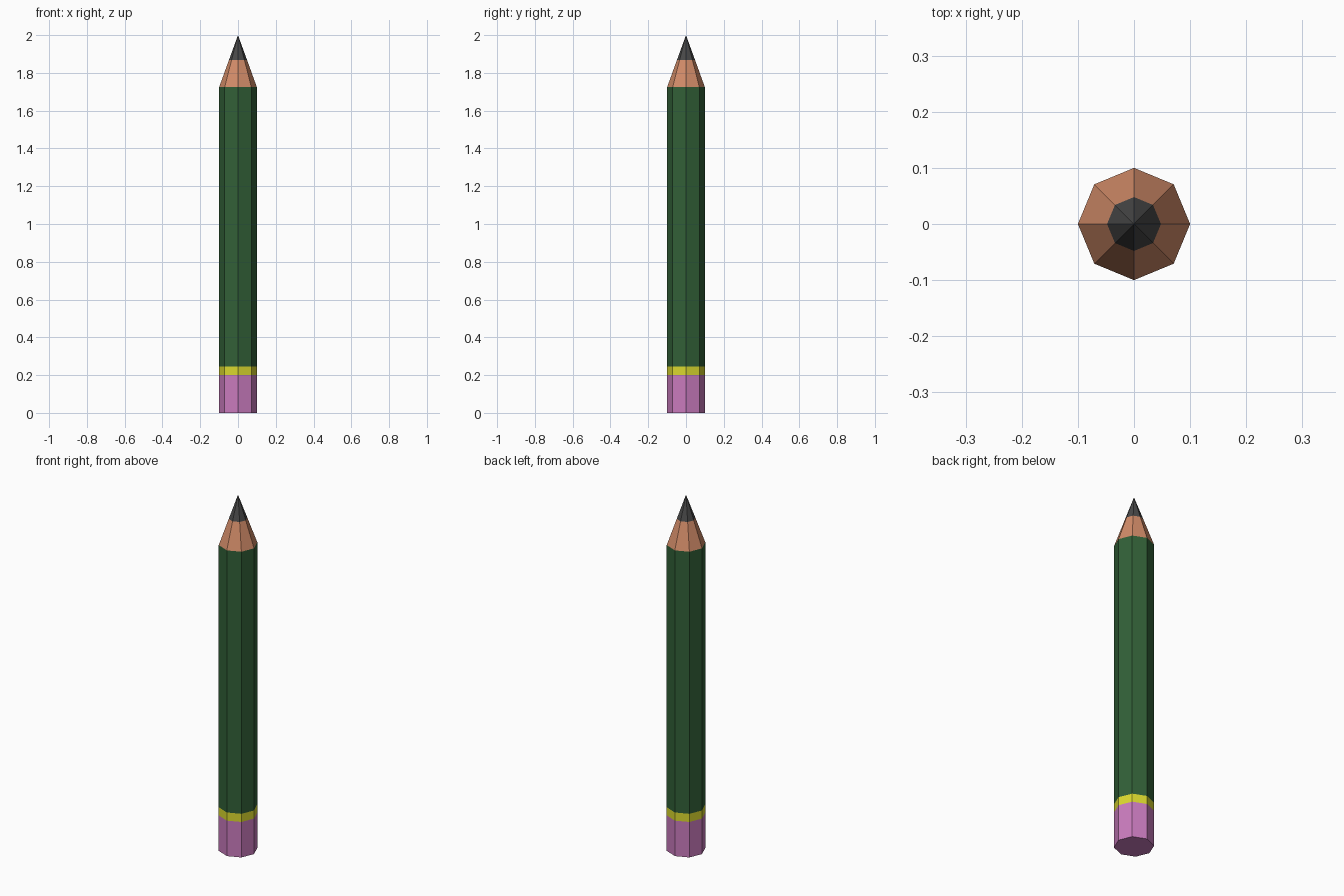
import bpy, bmesh
from math import cos, sin, tau

if "Cube" in bpy.data.objects:
    bpy.data.objects.remove(bpy.data.objects["Cube"])

SIDES = 8


def material(name, rgb):
    # sRGB 0-255 to linear
    mat = bpy.data.materials.new(name)
    mat.diffuse_color = [(c / 255) ** 2.2 for c in rgb] + [1]
    mat.use_nodes = True
    mat.node_tree.nodes["Principled BSDF"].inputs["Base Color"].default_value = mat.diffuse_color
    return mat


def ring(bm, r, z):
    return [bm.verts.new((r * cos(tau * i / SIDES), r * sin(tau * i / SIDES), z))
            for i in range(SIDES)]


def section(name, rgb, r0, z0, r1, z1, cap=False):
    """Flat-sided section between two octagons; r1 = 0 ends in a point."""
    bm = bmesh.new()
    low = ring(bm, r0, z0)
    high = ring(bm, r1, z1) if r1 else [bm.verts.new((0, 0, z1))]
    for i in range(SIDES):
        j = (i + 1) % SIDES
        top = [high[j], high[i]] if r1 else high
        bm.faces.new([low[i], low[j]] + top)
    if cap:
        bm.faces.new(low[::-1])
    mesh = bpy.data.meshes.new(name)
    bm.to_mesh(mesh)
    bm.free()
    mesh.materials.append(material(name, rgb))
    bpy.context.collection.objects.link(bpy.data.objects.new(name, mesh))


R = 0.1          # barrel radius
LEAD_R = 0.048   # radius where wood meets lead

section("eraser", (200, 122, 188), R, 0, R, 0.2, cap=True)
section("band", (218, 216, 50), R, 0.2, R, 0.246)
section("barrel", (53, 96, 58), R, 0.246, R, 1.724)
section("sharpened_wood", (208, 138, 104), R, 1.724, LEAD_R, 1.868)
section("lead_tip", (74, 74, 74), LEAD_R, 1.868, 0, 2.0)
